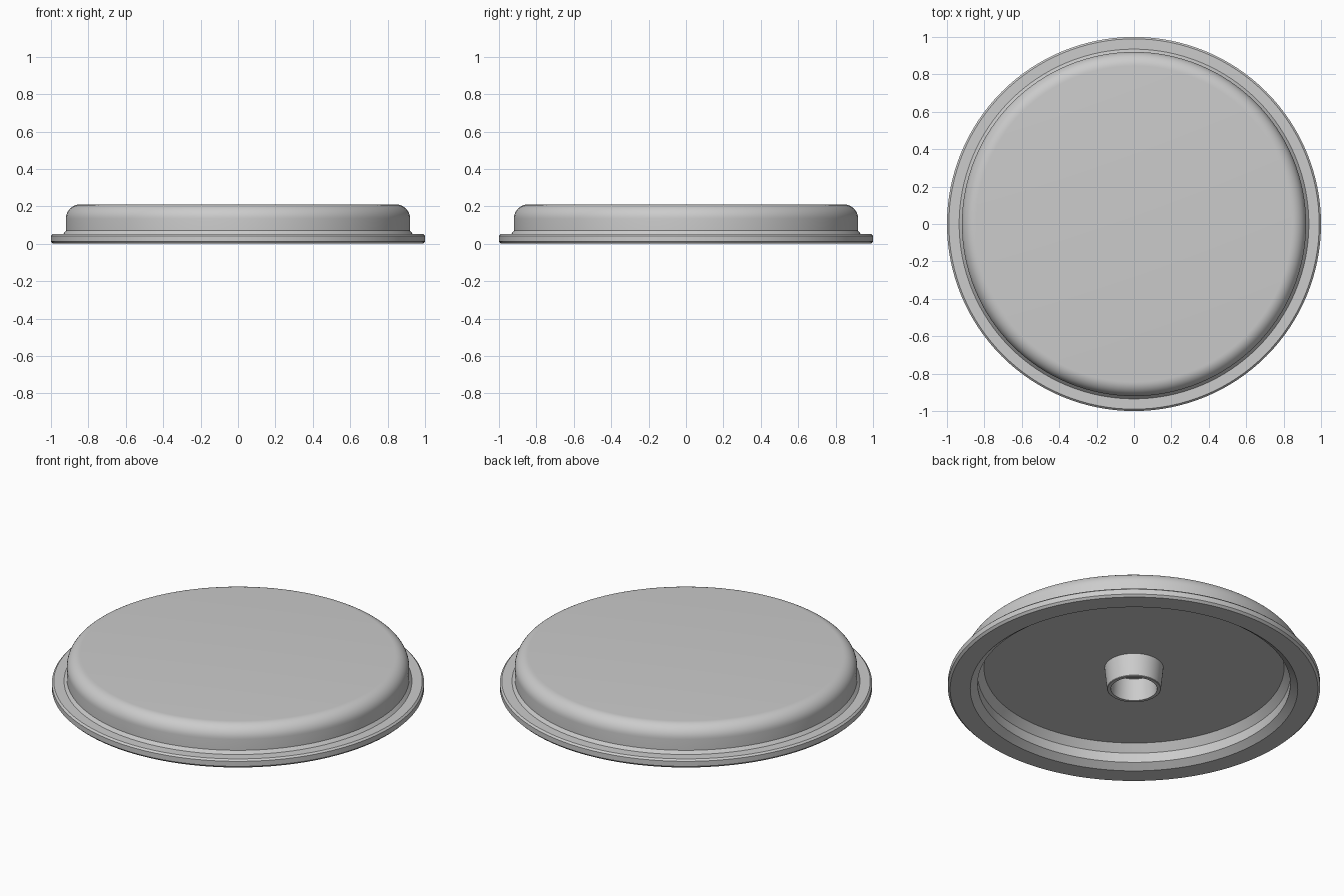
import bpy
import bmesh
import math

SEGMENTS = 128

cube = bpy.data.objects.get("Cube")
if cube:
    bpy.data.objects.remove(cube, do_unlink=True)

# Single grey material
grey = bpy.data.materials.new("plain grey")
grey.use_nodes = True
colour = (0.6, 0.6, 0.6, 1)
grey.diffuse_color = colour
grey.node_tree.nodes["Principled BSDF"].inputs["Base Color"].default_value = colour


def arc(cx, cz, radius, start, end, steps):
    """Points of a circular arc in the radius/height plane, in degrees."""
    angles = [math.radians(start + (end - start) * i / steps) for i in range(steps + 1)]
    return [(cx + radius * math.cos(a), cz + radius * math.sin(a)) for a in angles]


def lathe(name, profile, closed):
    """Turn a radius/height profile around the z axis."""
    bm = bmesh.new()
    verts = [bm.verts.new((r, 0, z)) for r, z in profile]
    edges = [bm.edges.new(pair) for pair in zip(verts, verts[1:])]
    if closed:
        edges.append(bm.edges.new((verts[-1], verts[0])))
    bmesh.ops.spin(bm, geom=verts + edges, cent=(0, 0, 0), axis=(0, 0, 1),
                   angle=math.tau, steps=SEGMENTS, use_merge=False)
    bmesh.ops.remove_doubles(bm, verts=bm.verts, dist=0.0001)
    bmesh.ops.recalc_face_normals(bm, faces=bm.faces)
    mesh = bpy.data.meshes.new(name)
    bm.to_mesh(mesh)
    bm.free()
    mesh.materials.append(grey)
    obj = bpy.data.objects.new(name, mesh)
    bpy.context.collection.objects.link(obj)
    bpy.ops.object.select_all(action="DESELECT")
    obj.select_set(True)
    bpy.context.view_layer.objects.active = obj
    bpy.ops.object.shade_smooth_by_angle(angle=math.radians(25))
    return obj


# Lid: rounded crown, stepped flange and hollow underside
crown = [(0, 0.21)] + arc(0.845, 0.135, 0.075, 90, 0, 10)
flange = [(0.92, 0.07), (0.935, 0.052), (0.99, 0.052), (1, 0.042),
          (1, 0.012), (0.988, 0)]
underside = [(0.88, 0), (0.84, 0.03), (0.84, 0.087), (0.806, 0.13), (0, 0.13)]
lathe("lid", crown + flange + underside, closed=False)

# Tapered hollow boss under the centre
boss = [(0.158, 0.132), (0.145, 0.003), (0.142, 0), (0.124, 0), (0.118, 0.132)]
lathe("centre_boss", boss, closed=True)
